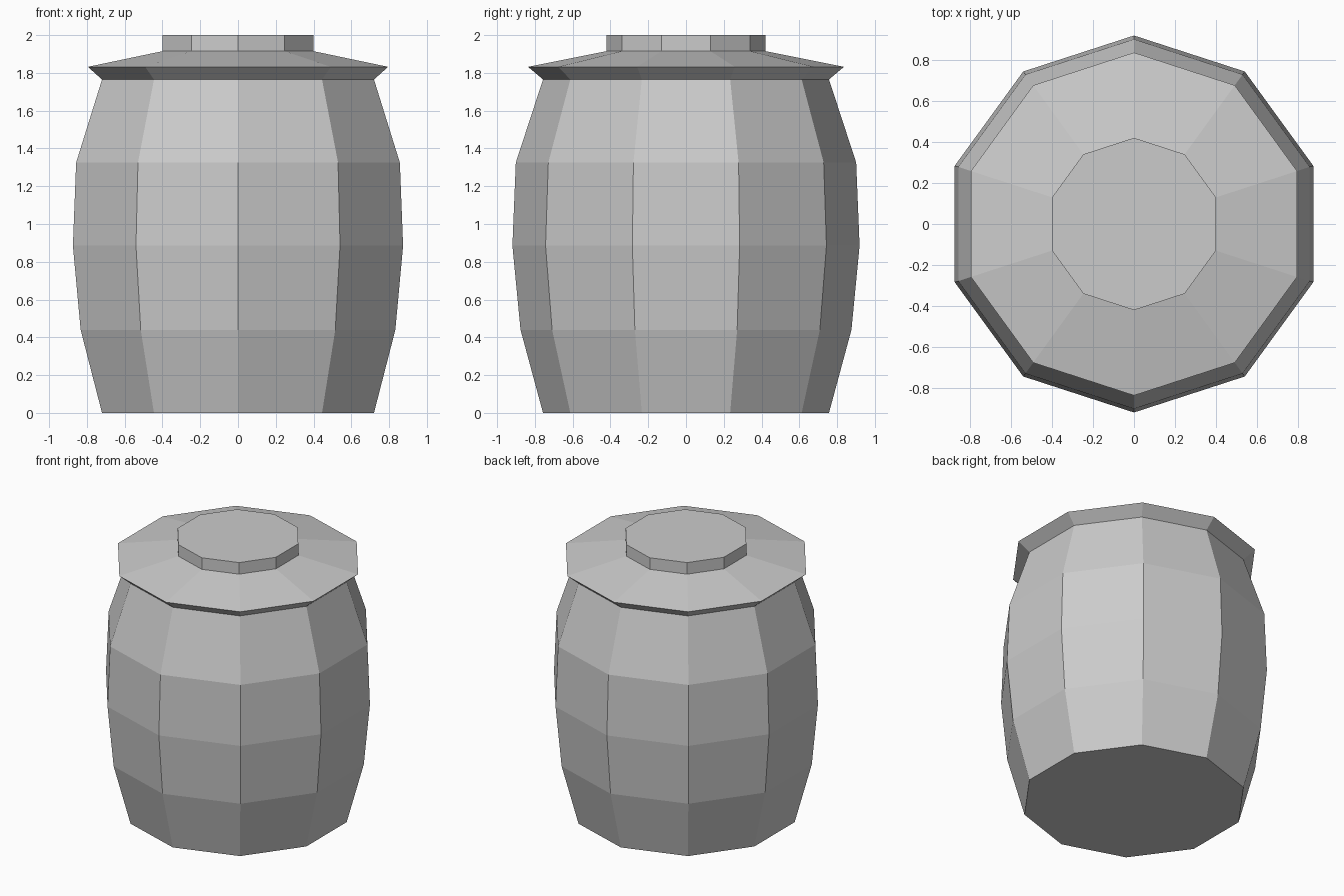
import bpy, bmesh
from math import cos, sin, pi

if "Cube" in bpy.data.objects:
    bpy.data.objects.remove(bpy.data.objects["Cube"])

SIDES = 10


def turned(name, profile):
    """Closed ten-sided solid from a list of (corner radius, height) rings."""
    bm = bmesh.new()
    rings = []
    for r, z in profile:
        angles = [pi / 2 + 2 * pi * i / SIDES for i in range(SIDES)]
        rings.append([bm.verts.new((r * cos(a), r * sin(a), z)) for a in angles])
    for low, high in zip(rings, rings[1:]):
        for i in range(SIDES):
            j = (i + 1) % SIDES
            bm.faces.new((low[i], low[j], high[j], high[i]))
    bm.faces.new(rings[0][::-1])
    bm.faces.new(rings[-1])
    mesh = bpy.data.meshes.new(name)
    bm.to_mesh(mesh)
    bm.free()
    obj = bpy.data.objects.new(name, mesh)
    bpy.context.collection.objects.link(obj)
    return obj


# Bulging jar body
turned("jar_body", [(0.757, 0), (0.876, 0.44), (0.919, 0.885),
                    (0.901, 1.325), (0.757, 1.765)])

# Lid: flared rim, sloping top and short flat grip
turned("lid", [(0.757, 1.765), (0.836, 1.832), (0.42, 1.915), (0.42, 2.0)])
